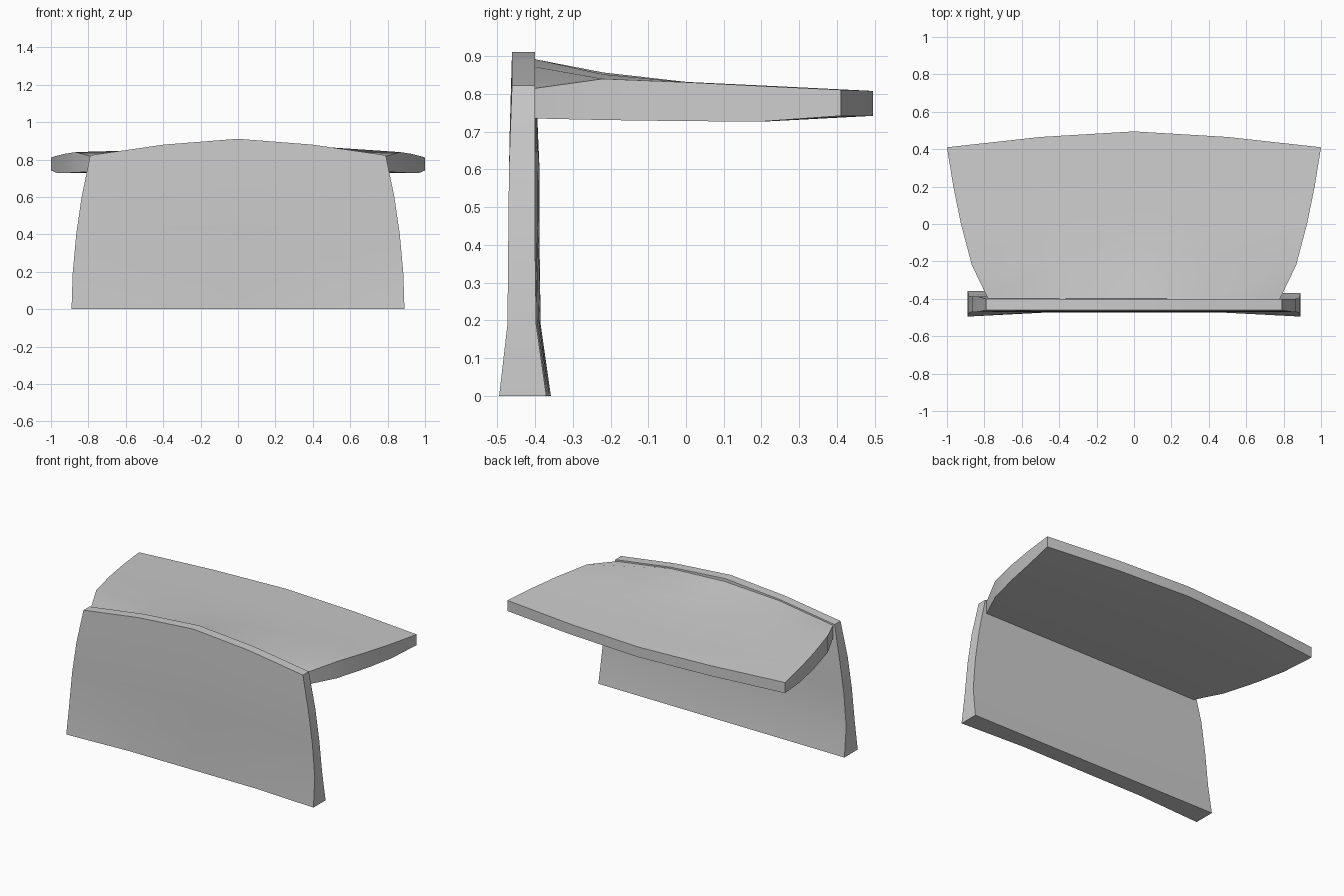
import bpy, bmesh

if "Cube" in bpy.data.objects:
    bpy.data.objects.remove(bpy.data.objects["Cube"])

U = [-1, -0.5, 0, 0.5, 1]


def slab(name, rows, face_a, face_b):
    """Closed panel between two point grids, rows x len(U)."""
    bm = bmesh.new()
    a = [[bm.verts.new(face_a(r, u)) for u in U] for r in rows]
    b = [[bm.verts.new(face_b(r, u)) for u in U] for r in rows]
    n, m = len(rows), len(U)
    for i in range(n - 1):
        for j in range(m - 1):
            for g in (a, b):
                bm.faces.new((g[i][j], g[i][j + 1], g[i + 1][j + 1], g[i + 1][j]))
    for i in range(n - 1):
        for j in (0, m - 1):
            bm.faces.new((a[i][j], a[i + 1][j], b[i + 1][j], b[i][j]))
    for j in range(m - 1):
        for i in (0, n - 1):
            bm.faces.new((a[i][j], a[i][j + 1], b[i][j + 1], b[i][j]))
    bmesh.ops.recalc_face_normals(bm, faces=bm.faces)
    me = bpy.data.meshes.new(name)
    bm.to_mesh(me)
    bm.free()
    ob = bpy.data.objects.new(name, me)
    bpy.context.collection.objects.link(ob)
    bpy.ops.object.select_all(action='DESELECT')
    ob.select_set(True)
    bpy.context.view_layer.objects.active = ob
    bpy.ops.object.shade_smooth_by_angle(angle=0.5)


def by_u(u, mid, half, end):
    return {0: mid, 0.5: half, 1: end}[abs(u)]


# Upright front panel: (edge z, half width, front y mid, front y end, back y)
upright = [
    (0.00, 0.89, -0.472, -0.495, -0.370),
    (0.19, 0.884, -0.468, -0.473, -0.397),
    (0.40, 0.865, -0.470, -0.471, -0.400),
    (0.60, 0.836, -0.468, -0.469, -0.400),
    (0.823, 0.79, -0.461, -0.461, -0.400),
]


def upright_point(r, u, y):
    z = r[0] / 0.823 * by_u(u, 0.911, 0.88, 0.823)
    return (r[1] * u, y, z)


def upright_front(r, u):
    return upright_point(r, u, by_u(u, r[2], r[2], r[3]))


def upright_back(r, u):
    lean = 0.006 * (1 - u) if r[0] < 0.8 else 0
    return upright_point(r, u, r[4] + lean)


slab("front_panel", upright, upright_front, upright_back)

# Top panel: (edge y, mid y, half width, top z mid, half, end, bottom z)
top = [
    (-0.40, -0.40, 0.78, 0.892, 0.872, 0.815, 0.735),
    (-0.22, -0.22, 0.867, 0.857, 0.852, 0.840, 0.731),
    (0.00, 0.00, 0.925, 0.832, 0.832, 0.831, 0.728),
    (0.20, 0.21, 0.966, 0.822, 0.822, 0.821, 0.727),
    (0.41, 0.495, 1.00, 0.808, 0.809, 0.811, 0.742),
]


def top_point(r, u, z):
    return (r[2] * u, by_u(u, r[1], r[1] - 0.35 * (r[1] - r[0]), r[0]), z)


slab("top_panel", top,
     lambda r, u: top_point(r, u, by_u(u, *r[3:6])),
     lambda r, u: top_point(r, u, r[6]))
